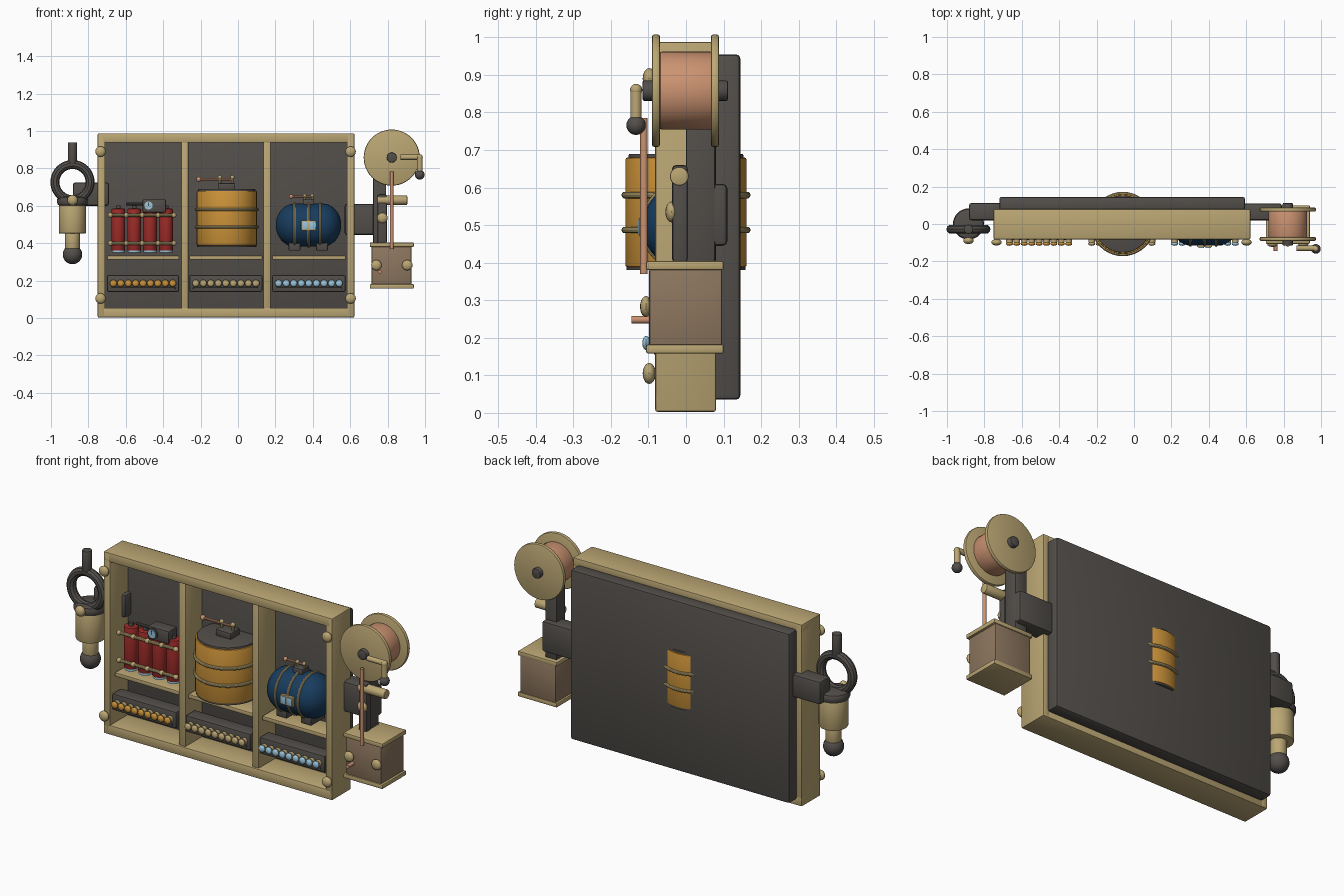
import bpy, bmesh, math
from mathutils import Vector

if "Cube" in bpy.data.objects:
    bpy.data.objects.remove(bpy.data.objects["Cube"])


def material(name, r, g, b):
    m = bpy.data.materials.new(name)
    m.diffuse_color = (r, g, b, 1)
    m.use_nodes = True
    m.node_tree.nodes["Principled BSDF"].inputs["Base Color"].default_value = m.diffuse_color
    return m


BRASS = material("brass", .50, .385, .175)
DARK = material("dark_iron", .085, .077, .069)
ORANGE = material("orange", .60, .29, .04)
RED = material("red", .33, .024, .021)
BLUE = material("navy_blue", .009, .045, .11)
COPPER = material("copper", .60, .29, .165)
BROWN = material("brown", .27, .185, .115)
GLASS = material("pale_blue_glass", .32, .56, .72)


def finish(name, bm, mat):
    me = bpy.data.meshes.new(name)
    bm.to_mesh(me)
    bm.free()
    me.materials.append(mat)
    ob = bpy.data.objects.new(name, me)
    bpy.context.collection.objects.link(ob)
    bpy.ops.object.select_all(action='DESELECT')
    ob.select_set(True)
    bpy.context.view_layer.objects.active = ob
    bpy.ops.object.shade_smooth_by_angle(angle=math.radians(35))
    return ob


def box(name, xr, yr, zr, mat, bevel=.006):
    """Bevelled box given by its min/max on each axis."""
    bm = bmesh.new()
    bmesh.ops.create_cube(bm, size=1)
    for v in bm.verts:
        v.co = [r[0] + (c + .5) * (r[1] - r[0]) for c, r in zip(v.co, (xr, yr, zr))]
    if bevel:
        bmesh.ops.bevel(bm, geom=bm.edges[:], offset=bevel, segments=2, profile=.5, affect='EDGES')
    return finish(name, bm, mat)


def rod(name, a, b, r, mat, sides=24, bevel=0):
    """Cylinder from point a to point b."""
    a, b = Vector(a), Vector(b)
    bm = bmesh.new()
    bmesh.ops.create_cone(bm, cap_ends=True, segments=sides, radius1=r, radius2=r, depth=(b - a).length)
    if bevel:
        rim = [e for e in bm.edges if abs(e.verts[0].co.z - e.verts[1].co.z) < 1e-5]
        bmesh.ops.bevel(bm, geom=rim, offset=bevel, segments=2, profile=.5, affect='EDGES')
    q = Vector((0, 0, 1)).rotation_difference(b - a)
    for v in bm.verts:
        v.co = q @ v.co + (a + b) / 2
    return finish(name, bm, mat)


def ball(name, c, r, mat, squash=1, seg=16):
    """Sphere, optionally flattened along y."""
    bm = bmesh.new()
    bmesh.ops.create_uvsphere(bm, u_segments=seg, v_segments=seg // 2 + 2, radius=r)
    for v in bm.verts:
        v.co = Vector((v.co.x, v.co.y * squash, v.co.z)) + Vector(c)
    return finish(name, bm, mat)


def revolve(name, profile, c, axis, mat, sides=40):
    """Spin (radius, height) points around an axis through c."""
    bm = bmesh.new()
    vs = [bm.verts.new((r, 0, h)) for r, h in profile]
    es = [bm.edges.new(p) for p in zip(vs, vs[1:])]
    bmesh.ops.spin(bm, geom=vs + es, cent=(0, 0, 0), axis=(0, 0, 1), angle=math.tau, steps=sides)
    bmesh.ops.remove_doubles(bm, verts=bm.verts[:], dist=1e-5)
    bmesh.ops.recalc_face_normals(bm, faces=bm.faces[:])
    q = Vector((0, 0, 1)).rotation_difference(Vector(axis))
    for v in bm.verts:
        v.co = q @ v.co + Vector(c)
    return finish(name, bm, mat)


def ring(name, c, axis, major, minor, mat):
    prof = [(major + minor * math.cos(i * math.tau / 10), minor * math.sin(i * math.tau / 10)) for i in range(11)]
    return revolve(name, prof, c, axis, mat)


X, Y, Z = (1, 0, 0), (0, 1, 0), (0, 0, 1)

# Cabinet: back board, frame, dividers and corner bolts
FY = (-.082, .08)
box("back_board", (-.72, .594), (.07, .145), (.035, .955), DARK, .012)
box("frame_left", (-.75, -.71), FY, (.005, .985), BRASS)
box("frame_right", (.582, .622), FY, (.005, .985), BRASS)
box("frame_top", (-.75, .622), FY, (.938, .988), BRASS)
box("frame_bottom", (-.75, .622), FY, (.003, .055), BRASS)
for x in (-.285, .155):
    box("divider", (x - .02, x + .02), (-.072, .075), (.05, .945), BRASS)
for x in (-.735, .602):
    for z in (.105, .89):
        ball("corner_bolt", (x, -.098, z), .028, BRASS, .62)
        rod("bolt_shank", (x, -.1, z), (x, -.07, z), .014, BRASS, 12)

# Bays: shelf, lamp tray and a row of nine lamps
for x0, x1, lamp in ((-.70, -.315, ORANGE), (-.26, .13, BRASS), (.183, .575, GLASS)):
    box("shelf", (x0, x1), (-.055, .075), (.312, .334), BRASS, .004)
    box("lamp_tray", (x0, x1), (-.08, .0), (.14, .23), DARK, .008)
    box("tray_lip", (x0 + .02, x1 - .02), (-.086, -.075), (.155, .165), DARK, .003)
    for i in range(9):
        x = x0 + .034 + i * (x1 - x0 - .068) / 8
        rod("lamp_collar", (x, -.075, .186), (x, -.098, .186), .018, BRASS, 12)
        ball("lamp", (x, -.106, .186), .019, lamp, .55, 12)

# Red canisters with straps and a timer
for i in range(4):
    x = -.64 + i * .085
    rod("canister", (x, 0, .36), (x, 0, .585), .037, RED, 24, .006)
    rod("canister_foot", (x, 0, .35), (x, 0, .362), .034, GLASS)
    rod("canister_cap", (x, 0, .58), (x, 0, .603), .013, DARK, 12)
for z in (.40, .55):
    for y in (-.042, .042):
        rod("canister_strap", (-.685, y, z), (-.34, y, z), .009, BRASS, 10)
    for i in range(5):
        ball("strap_stud", (-.6825 + i * .085, -.042, z), .014, BRASS, 1, 10)
box("timer_box", (-.51, -.385), (-.045, .03), (.565, .635), DARK)
rod("timer_rim", (-.478, -.04, .602), (-.478, -.051, .602), .029, DARK)
rod("timer_face", (-.478, -.05, .602), (-.478, -.056, .602), .022, GLASS)
box("timer_hand", (-.481, -.475), (-.059, -.055), (.598, .618), DARK, 0)
rod("timer_wire", (-.60, -.01, .61), (-.50, -.01, .61), .008, DARK, 8)

# Orange drum
CX = -.06
rod("drum", (CX, 0, .388), (CX, 0, .68), .161, ORANGE, 40, .005)
rod("drum_lid", (CX, 0, .672), (CX, 0, .69), .153, DARK, 40, .004)
rod("drum_base", (CX, 0, .38), (CX, 0, .392), .158, DARK, 40)
for z in (.487, .58):
    ring("drum_band", (CX, 0, z), Z, .163, .009, BRASS)
box("drum_valve", (CX - .048, CX + .045), (-.04, .04), (.685, .722), DARK)
for x in (-.097, -.03):
    rod("drum_pin", (x, 0, .715), (x, 0, .75), .008, BRASS, 10)
    ball("drum_pin_head", (x, 0, .752), .012, BRASS, 1, 10)
rod("drum_pipe", (-.21, 0, .742), (-.03, 0, .742), .007, COPPER, 10)
ball("drum_pipe_end", (-.21, 0, .742), .014, COPPER, 1, 10)

# Blue pressure tank lying along x
TX, TZ, R = .377, .497, .115
end = [(R * math.sin(a), .075 + .1 * math.cos(a)) for a in [i * math.pi / 16 for i in range(9)]]
revolve("tank", end + [(r, -h) for r, h in reversed(end)], (TX, 0, TZ), X, BLUE)
for dx in (-.075, 0, .062):
    ring("tank_band", (TX + dx, 0, TZ), X, R, .007, BRASS)
for dx in (-.075, .072):
    box("tank_foot", (TX + dx - .032, TX + dx + .032), (-.06, .06), (.334 if dx < -1 else .36, .415), DARK)
box("tank_cap", (TX - .03, TX + .03), (-.03, .03), (.6, .635), DARK)
for dx in (-.02, .02):
    rod("tank_pin", (TX + dx, 0, .63), (TX + dx, 0, .655), .007, BRASS, 10)
    ball("tank_pin_head", (TX + dx, 0, .655), .01, BRASS, 1, 10)
rod("tank_pipe", (.285, 0, .65), (.4, 0, .65), .006, COPPER, 10)
ball("tank_pipe_end", (.285, 0, .65), .012, COPPER, 1, 10)
box("gauge_frame", (.338, .418), (-.124, -.1), (.468, .522), BRASS, .004)
for x in (.345, .381):
    box("gauge_glass", (x, x + .03), (-.128, -.122), (.475, .515), GLASS, .001)

# Left bracket with hanging ring and lantern body
LX = -.885
box("left_bracket", (-.882, -.69), (.02, .112), (.6, .725), DARK, .012)
ring("hook_ring", (LX, -.028, .727), Y, .094, .024, DARK)
rod("hook_stem", (LX, -.028, .82), (LX, -.028, .94), .025, DARK, 20, .004)
rod("lantern_collar", (LX, 0, .6), (LX, 0, .65), .083, DARK, 32, .018)
rod("lantern_body", (LX, 0, .452), (LX, 0, .607), .073, BRASS, 32, .006)
rod("lantern_neck", (LX, 0, .36), (LX, 0, .46), .04, BRASS, 24, .004)
ball("lantern_knob", (LX, 0, .34), .052, DARK, 1, 20)
ball("lantern_bolt", (LX, -.088, .63), .028, BRASS, .7)

# Right bracket and post
box("right_bracket", (.57, .79), (.02, .11), (.445, .61), DARK, .012)
box("reel_post", (.722, .792), (0, .078), (.4, .88), DARK)
box("guide_post", (.745, .797), (-.037, .005), (.4, .66), DARK, .01)
rod("guide_roller", (.745, -.018, .63), (.905, -.018, .63), .025, BRASS, 20, .004)
ball("guide_bolt", (.772, -.038, .535), .028, BRASS, .6)

# Wire reel with crank
RX, RZ = .822, .858
rod("wire_coil", (RX, -.07, RZ), (RX, .07, RZ), .104, COPPER, 40, .006)
for y in (-.08, .077):
    rod("reel_flange", (RX, y - .011, RZ), (RX, y + .011, RZ), .15, BRASS, 48, .007)
rod("reel_axle", (RX, -.116, RZ), (RX, .112, RZ), .027, DARK, 20, .005)
rod("crank_arm", (.87, -.13, .86), (.972, -.13, .86), .014, BRASS, 16)
ball("crank_elbow", (.972, -.133, .86), .016, BRASS)
rod("crank_handle", (.972, -.133, .775), (.972, -.133, .86), .015, BRASS, 16)
ball("crank_knob", (.972, -.133, .766), .026, DARK)
rod("wire_rod", (RX, -.112, .37), (RX, -.112, .785), .01, COPPER, 14)

# Wooden supply box
box("supply_box", (.715, .928), (-.098, .096), (.175, .385), BROWN)
for z in (.17, .392):
    box("box_rim", (.705, .94), (-.106, .1), (z - .012, z + .012), BRASS, .005)
for x in (.74, .905):
    ball("box_bolt", (x, -.107, .283), .028, BRASS, .55)
rod("box_peg", (.757, -.145, .248), (.757, -.09, .248), .01, COPPER, 12)
